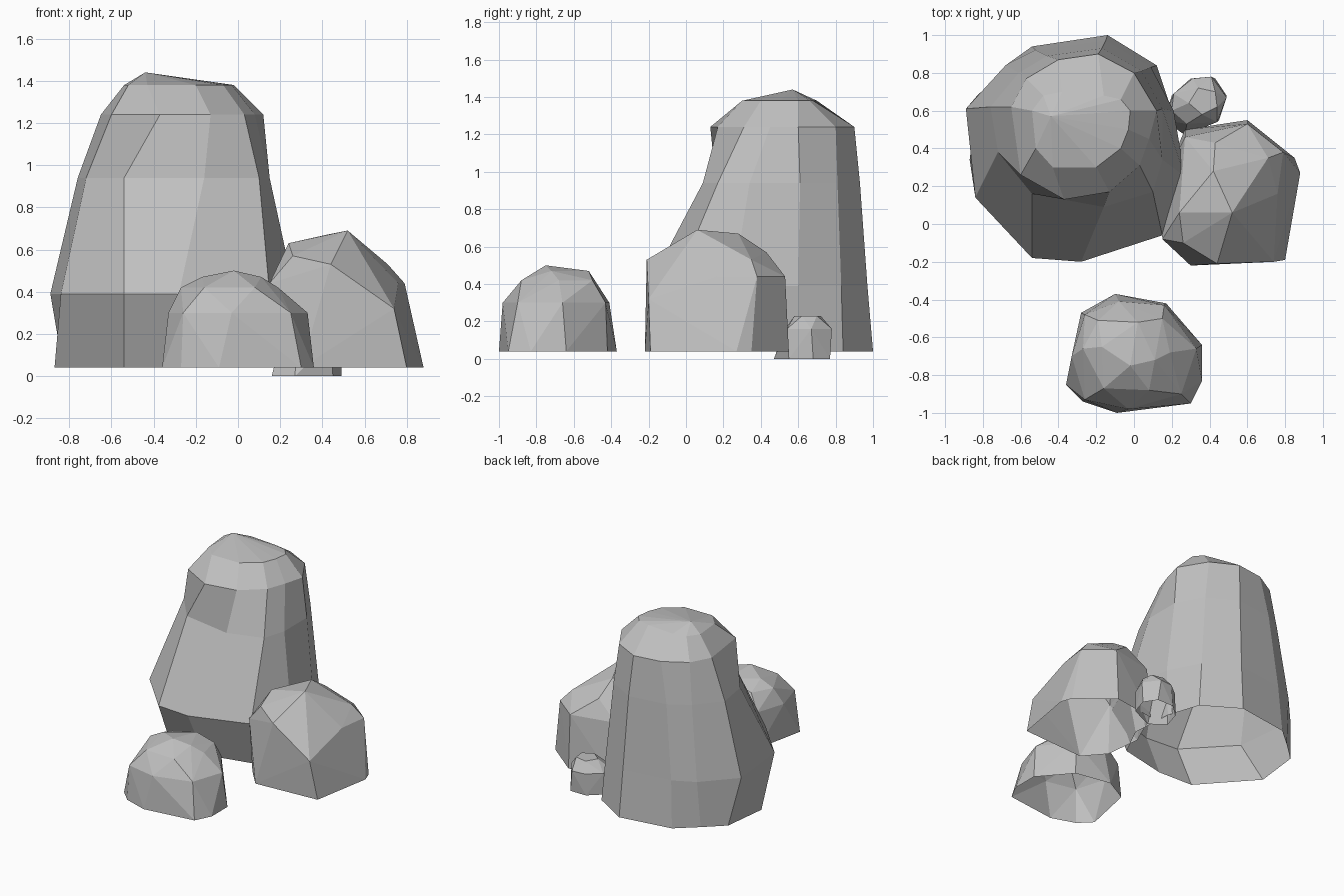
import bpy
import bmesh

# Remove the default object only
default = bpy.data.objects.get("Cube")
if default:
    bpy.data.objects.remove(default, do_unlink=True)

# One stone colour for everything
stone = bpy.data.materials.new("stone_grey")
stone.use_nodes = True
stone_colour = (0.52, 0.52, 0.52, 1)
stone.diffuse_color = stone_colour
shader = stone.node_tree.nodes["Principled BSDF"]
shader.inputs["Base Color"].default_value = stone_colour
shader.inputs["Roughness"].default_value = 0.9


def add_object(name, bm):
    """Turn a bmesh into a flat-shaded stone object."""
    mesh = bpy.data.meshes.new(name)
    bm.to_mesh(mesh)
    bm.free()
    mesh.materials.append(stone)
    rock = bpy.data.objects.new(name, mesh)
    bpy.context.collection.objects.link(rock)
    return rock


def make_ring(bm, height, outline):
    return [bm.verts.new((x, y, height)) for x, y in outline]


def lofted_rock(name, sections, peak):
    """Join matching cross-sections with faces and close the top at a peak."""
    bm = bmesh.new()
    rings = [make_ring(bm, height, outline) for height, outline in sections]
    count = len(rings[0])
    for lower, upper in zip(rings, rings[1:]):
        for i in range(count):
            j = (i + 1) % count
            bm.faces.new((lower[i], lower[j], upper[j], upper[i]))
    tip = bm.verts.new(peak)
    for i in range(count):
        bm.faces.new((rings[-1][i], rings[-1][(i + 1) % count], tip))
    bmesh.ops.recalc_face_normals(bm, faces=bm.faces)
    return add_object(name, bm)


def chiselled_rock(name, sections):
    """Wrap a convex skin around the cross-sections, leaving the base open."""
    bm = bmesh.new()
    for height, outline in sections:
        make_ring(bm, height, outline)
    hull = bmesh.ops.convex_hull(bm, input=bm.verts)
    loose = [v for v in hull["geom_interior"] if isinstance(v, bmesh.types.BMVert)]
    bmesh.ops.delete(bm, geom=loose, context="VERTS")
    floor = sections[0][0] + 0.005
    underside = [f for f in bm.faces if all(v.co.z < floor for v in f.verts)]
    bmesh.ops.delete(bm, geom=underside, context="FACES")
    bmesh.ops.recalc_face_normals(bm, faces=bm.faces)
    return add_object(name, bm)


# Tall boulder: sections run from the back, round by -x, to the front and +x
tall_foot = [(-.14, 1), (-.54, .94), (-.69, .81), (-.83, .68), (-.87, .34), (-.54, -.03),
             (-.26, -.04), (.1, .04), (.22, .28), (.2, .6), (.12, .84)]
tall_belly = [(-.15, .97), (-.52, .92), (-.68, .84), (-.89, .61), (-.84, .14), (-.54, -.18),
              (-.28, -.2), (.15, -.06), (.27, .25), (.21, .6), (.09, .83)]
tall_waist = [(-.17, .93), (-.46, .89), (-.61, .8), (-.76, .62), (-.72, .38), (-.54, .16),
              (-.16, .09), (.1, .17), (.15, .34), (.15, .61), (.04, .81)]
tall_shoulder = [(-.19, .9), (-.4, .87), (-.57, .77), (-.65, .62), (-.6, .26), (-.37, .13),
                 (-.13, .17), (.03, .31), (.08, .45), (.12, .6), (0, .8)]
tall_crown = [(-.16, .68), (-.38, .7), (-.48, .68), (-.54, .6), (-.52, .4), (-.43, .3),
              (-.2, .3), (-.07, .4), (-.03, .5), (-.02, .6), (-.07, .66)]
lofted_rock("tall_boulder",
            [(.04, tall_foot), (.39, tall_belly), (.94, tall_waist),
             (1.24, tall_shoulder), (1.38, tall_crown)],
            peak=(-.44, .57, 1.44))

# Medium boulder leaning against the tall one
chiselled_rock("side_boulder", [
    (.04, [(.3, -.22), (.8, -.19), (.88, .27), (.85, .35), (.6, .55),
           (.27, .5), (.14, .2), (.17, -.07)]),
    (.32, [(.74, -.2)]),
    (.44, [(.15, -.08), (.79, .38), (.6, .53), (.27, .46), (.76, .16)]),
    (.53, [(.44, -.21), (.71, .35)]),
    (.57, [(.26, -.1), (.43, .43)]),
    (.63, [(.24, .06)]),
    (.67, [(.42, .28)]),
    (.69, [(.52, .06)]),
])

# Low boulder standing alone at the front
chiselled_rock("front_boulder", [
    (.04, [(-.36, -.85), (-.27, -.94), (-.09, -1), (.3, -.95), (.36, -.83),
           (.36, -.64), (.17, -.42), (-.1, -.37), (-.28, -.47)]),
    (.3, [(-.26, -.93), (-.03, -.98), (.25, -.9), (.33, -.66), (.16, -.43),
          (-.08, -.41), (-.26, -.48), (-.33, -.7)]),
    (.42, [(-.27, -.66), (-.16, -.87), (.08, -.88), (.19, -.68), (.15, -.5), (-.19, -.51)]),
    (.47, [(.11, -.72), (-.17, -.65), (.02, -.52)]),
    (.5, [(-.02, -.75)]),
])

# Small stone tucked behind
chiselled_rock("small_stone", [
    (0, [(.16, .55), (.27, .47), (.45, .55), (.49, .68), (.43, .77), (.3, .77), (.2, .68)]),
    (.16, [(.2, .6), (.28, .53), (.44, .54), (.49, .67), (.41, .78), (.31, .77), (.21, .69)]),
    (.23, [(.29, .64), (.36, .58), (.44, .62), (.43, .7), (.34, .72)]),
])
